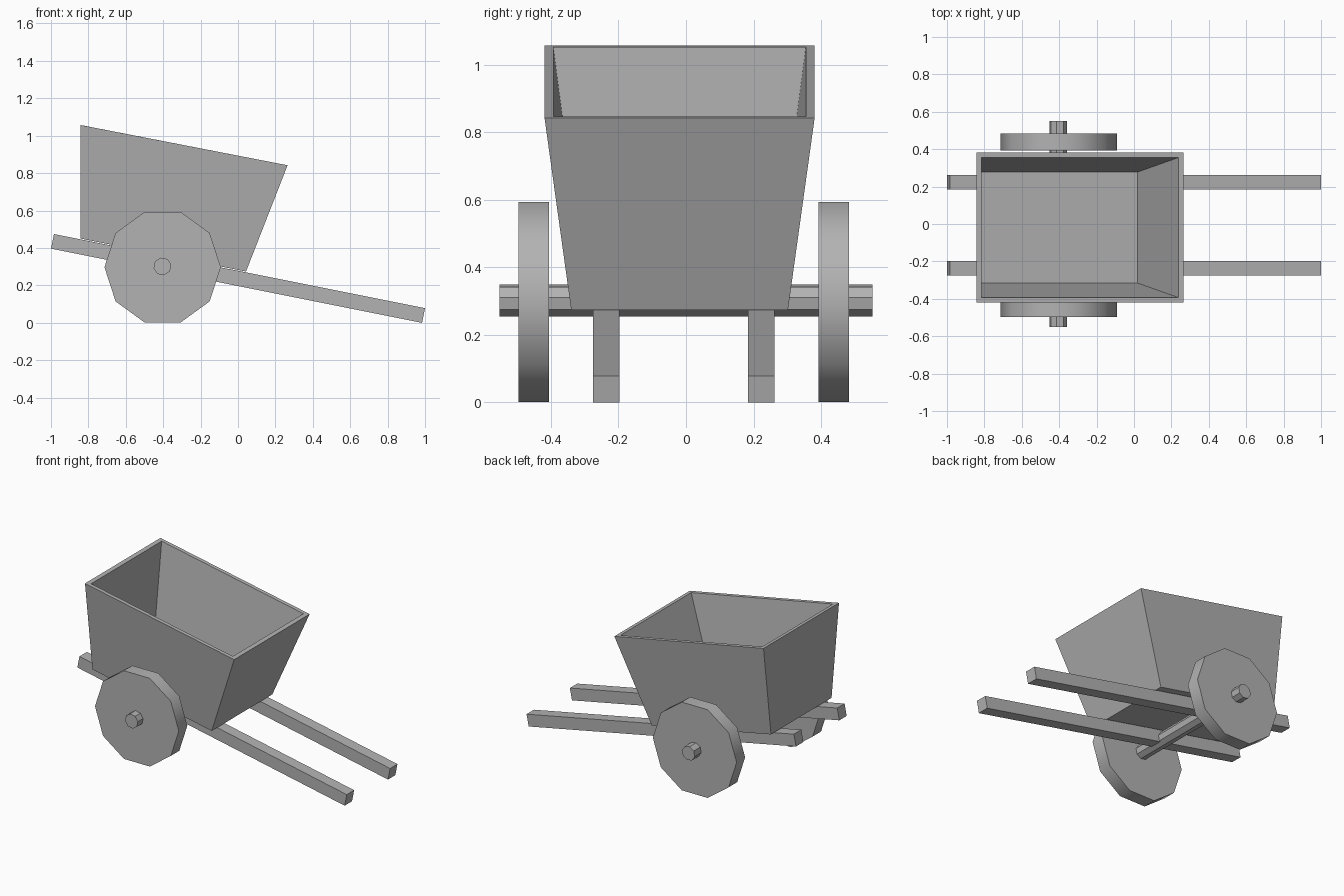
import bpy, bmesh, math

if "Cube" in bpy.data.objects:
    bpy.data.objects.remove(bpy.data.objects["Cube"])

TILT = math.radians(11.3)

grey = bpy.data.materials.new("plain grey")
grey.diffuse_color = (0.45, 0.45, 0.45, 1)
grey.use_nodes = True
grey.node_tree.nodes["Principled BSDF"].inputs["Base Color"].default_value = grey.diffuse_color


def finish(name, bm):
    bmesh.ops.recalc_face_normals(bm, faces=bm.faces[:])
    me = bpy.data.meshes.new(name)
    bm.to_mesh(me)
    bm.free()
    me.materials.append(grey)
    ob = bpy.data.objects.new(name, me)
    bpy.context.collection.objects.link(ob)
    return ob


def cylinder(name, sides, radius, depth, loc, turn):
    """Prism along y; turn is the angle of its first corner in the front view."""
    bm = bmesh.new()
    rings = []
    for y in (-depth / 2, depth / 2):
        rings.append([bm.verts.new((radius * math.cos(turn + math.tau * i / sides), y,
                                    radius * math.sin(turn + math.tau * i / sides)))
                      for i in range(sides)])
    for i in range(sides):
        j = (i + 1) % sides
        f = bm.faces.new((rings[0][i], rings[0][j], rings[1][j], rings[1][i]))
    for r in rings:
        bm.faces.new(r)
    ob = finish(name, bm)
    ob.location = loc
    return ob


# Tray: open tapered box, vertical at the left end, sloping at the right end
def ring(bm, x0, z0, x1, z1, half, yc=-0.019):
    return [bm.verts.new(p) for p in ((x0, yc - half, z0), (x1, yc - half, z1),
                                      (x1, yc + half, z1), (x0, yc + half, z0))]


bm = bmesh.new()
loops = [ring(bm, -0.842, 0.450, 0.043, 0.274, 0.321),   # outer bottom
         ring(bm, -0.842, 1.057, 0.265, 0.842, 0.400),   # outer rim
         ring(bm, -0.815, 1.052, 0.237, 0.847, 0.374),   # inner rim
         ring(bm, -0.815, 0.465, 0.020, 0.297, 0.297)]   # inner floor
for a, b in zip(loops, loops[1:]):
    for i in range(4):
        j = (i + 1) % 4
        bm.faces.new((a[i], a[j], b[j], b[i]))
bm.faces.new(loops[0])
bm.faces.new(loops[-1])
finish("tray", bm)

# Handles: two tilted square beams resting on the ground at the right end
for side, y in (("front", -0.236), ("back", 0.223)):
    bm = bmesh.new()
    bmesh.ops.create_cube(bm, size=1)
    bmesh.ops.scale(bm, vec=(2.023, 0.078, 0.08), verts=bm.verts)
    ob = finish(side + "_handle", bm)
    ob.location = (0, y, 0.237)
    ob.rotation_euler.y = TILT

# Axle
cylinder("axle", 8, 0.048, 1.104, (-0.404, 0, 0.301), -TILT + math.radians(22.5))

# Wheels: ten-sided discs with softly shaded treads
for side, y in (("front", -0.451), ("back", 0.438)):
    ob = cylinder(side + "_wheel", 10, 0.311, 0.09, (-0.403, y, 0.297), 0)
    bpy.ops.object.select_all(action='DESELECT')
    ob.select_set(True)
    bpy.context.view_layer.objects.active = ob
    bpy.ops.object.shade_smooth_by_angle(angle=math.radians(40))
